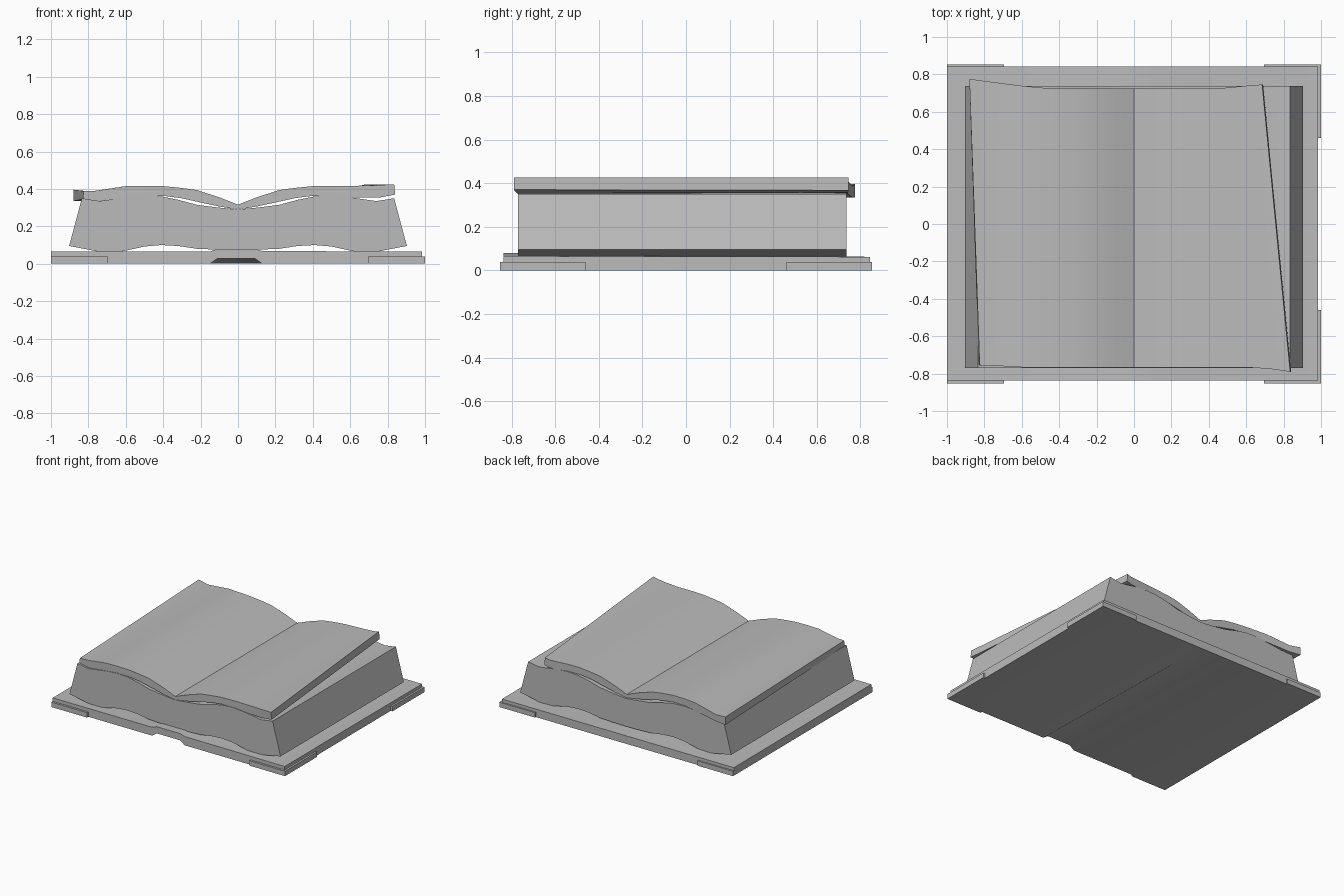
import bpy, bmesh, math

if "Cube" in bpy.data.objects:
    bpy.data.objects.remove(bpy.data.objects["Cube"])

grey = bpy.data.materials.new("plain grey")
grey.diffuse_color = (0.5, 0.5, 0.5, 1)
grey.use_nodes = True
grey.node_tree.nodes["Principled BSDF"].inputs["Base Color"].default_value = grey.diffuse_color


def finish(name, bm, smooth=None):
    bmesh.ops.recalc_face_normals(bm, faces=bm.faces)
    mesh = bpy.data.meshes.new(name)
    bm.to_mesh(mesh)
    bm.free()
    mesh.materials.append(grey)
    ob = bpy.data.objects.new(name, mesh)
    bpy.context.collection.objects.link(ob)
    if smooth:
        bpy.context.view_layer.objects.active = ob
        ob.select_set(True)
        bpy.ops.object.shade_smooth_by_angle(angle=math.radians(smooth))
        ob.select_set(False)
    return ob


def loft(name, front_top, front_low, back_top, back_low, smooth):
    """Solid between a front and a back outline; each is (x, y, z) rows of equal length."""
    bm = bmesh.new()
    rows = [[bm.verts.new(p) for p in r] for r in (front_top, back_top, back_low, front_low)]
    n = len(front_top)
    for a, b in zip(rows, rows[1:] + rows[:1]):
        for i in range(n - 1):
            bm.faces.new((a[i], a[i + 1], b[i + 1], b[i]))
    for i in (0, n - 1):
        bm.faces.new([r[i] for r in rows])
    return finish(name, bm, smooth)


def at(y, pts):
    return [(x, y, z) for x, z in pts]


# Cover board: the spine is humped at the front and flattens towards the back
xs = [-1, -0.15, -0.11, 0.09, 0.13, 0.985]
top_z = [0.065, 0.065, 0.08, 0.08, 0.068, 0.065]
low_z = [0, 0, 0.028, 0.028, 0, 0]
loft("cover",
     at(-0.837, zip(xs, top_z)), at(-0.837, zip(xs, low_z)),
     at(0.843, [(x, 0.062) for x in xs]), at(0.843, [(x, 0) for x in xs]), 20)

# Corner guards wrapped round the cover
for side, sx in (("left", -1), ("right", 1)):
    for end, sy in (("front", -1), ("back", 1)):
        bm = bmesh.new()
        outline = [(1, 0.853), (0.695, 0.853), (0.695, 0.82), (0.96, 0.46), (1, 0.46)]
        base = bm.faces.new([bm.verts.new((sx * x, sy * y, 0)) for x, y in outline])
        up = bmesh.ops.extrude_face_region(bm, geom=[base])["geom"]
        bmesh.ops.translate(bm, vec=(0, 0, 0.038),
                            verts=[v for v in up if isinstance(v, bmesh.types.BMVert)])
        finish(f"{end}_{side}_corner_guard", bm)


def mirrored(half):
    """Full profile from its right half, which starts at x = 0."""
    return [(-x, z) for x, z in half[:0:-1]] + half


# Page block with sloping sides and wavy top and bottom
block_top = mirrored([(0, 0.29), (0.1, 0.3), (0.22, 0.315), (0.32, 0.342), (0.41, 0.36),
                      (0.5, 0.364), (0.6, 0.355), (0.74, 0.335), (0.835, 0.35)])
block_low = mirrored([(0, 0.074), (0.1, 0.075), (0.22, 0.08), (0.32, 0.095), (0.41, 0.1),
                      (0.5, 0.092), (0.62, 0.066), (0.73, 0.062), (0.903, 0.095)])
loft("page_block", at(-0.77, block_top), at(-0.77, block_low),
     at(0.737, block_top), at(0.737, block_low), 30)

# Loose upper pages, slightly skewed on the block
mid_x = [-0.6, -0.5, -0.4, -0.3, -0.22, -0.1, 0, 0.1, 0.22, 0.3, 0.4, 0.5, 0.6]
mid_top = [0.415, 0.417, 0.415, 0.405, 0.394, 0.355, 0.316, 0.355, 0.394, 0.405, 0.415, 0.417, 0.416]
mid_low = [0.352, 0.362, 0.363, 0.35, 0.332, 0.306, 0.29, 0.306, 0.332, 0.35, 0.363, 0.362, 0.354]


def middle(y, zs, bend):
    return [(x, y + bend * max(0, abs(x) - 0.45), z) for x, z in zip(mid_x, zs)]


ft = [(-0.825, -0.755, 0.388), (-0.76, -0.757, 0.39)] + middle(-0.766, mid_top, 0) \
    + [(0.73, -0.775, 0.419), (0.835, -0.79, 0.425)]
fl = [(-0.83, -0.755, 0.345), (-0.75, -0.757, 0.335)] + middle(-0.766, mid_low, 0) \
    + [(0.75, -0.775, 0.353), (0.84, -0.79, 0.37)]
bt = [(-0.88, 0.776, 0.396), (-0.79, 0.763, 0.386)] + middle(0.724, mid_top, 0.1) \
    + [(0.65, 0.743, 0.417), (0.685, 0.746, 0.425)]
bl = [(-0.88, 0.776, 0.335), (-0.79, 0.763, 0.334)] + middle(0.724, mid_low, 0.1) \
    + [(0.65, 0.743, 0.357), (0.69, 0.746, 0.367)]
loft("upper_pages", ft, fl, bt, bl, 30)
